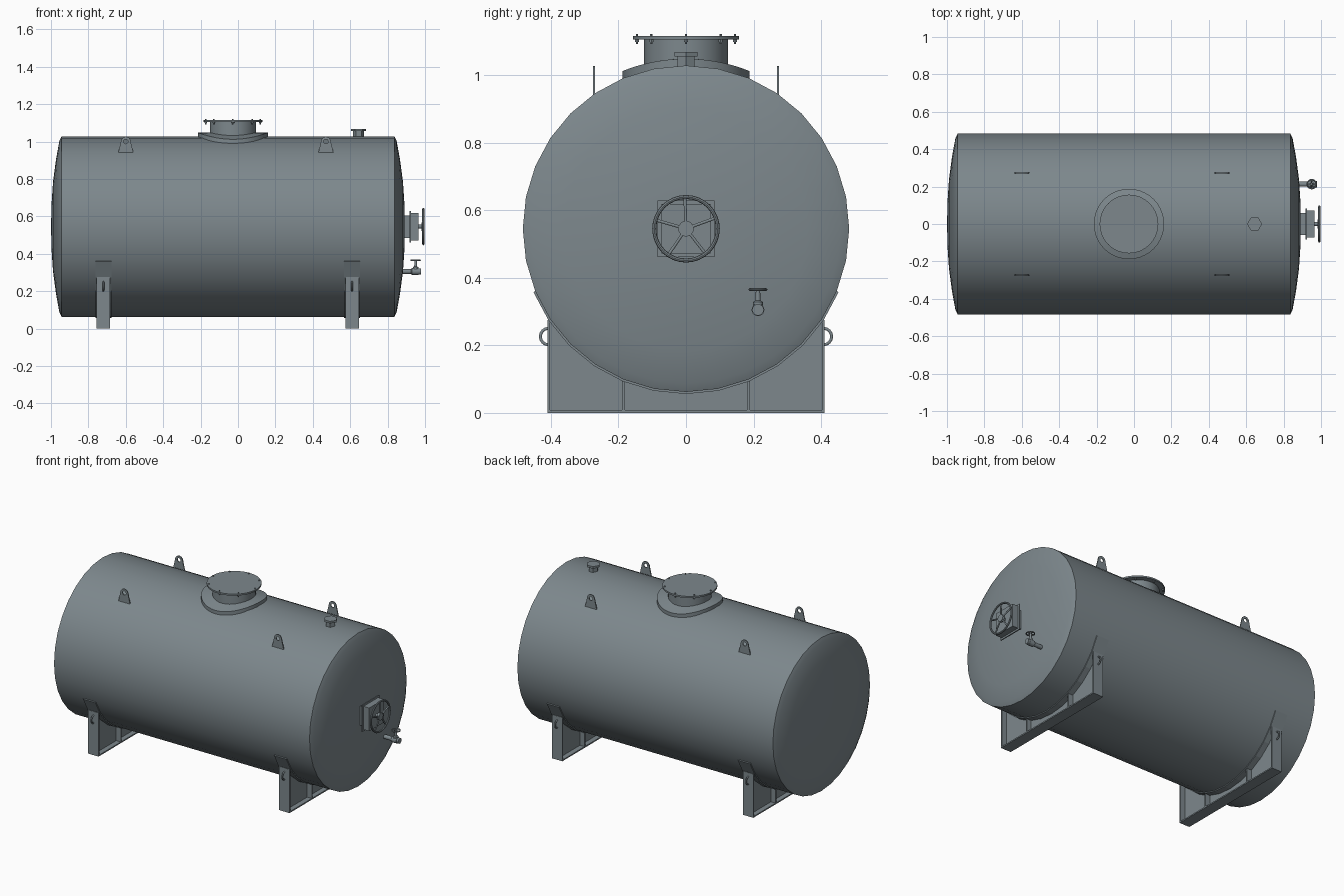
import bpy, bmesh, math
from math import sin, cos, pi, sqrt, radians
from mathutils import Vector, Matrix

if "Cube" in bpy.data.objects:
    bpy.data.objects.remove(bpy.data.objects["Cube"])

R, ZC = 0.483, 0.545            # tank radius and axis height
steel = bpy.data.materials.new("grey_steel")
steel.diffuse_color = (0.205, 0.245, 0.265, 1)
steel.use_nodes = True
steel.node_tree.nodes["Principled BSDF"].inputs["Base Color"].default_value = steel.diffuse_color


def finish(name, bm, smooth=True):
    bmesh.ops.recalc_face_normals(bm, faces=bm.faces)
    me = bpy.data.meshes.new(name)
    bm.to_mesh(me)
    bm.free()
    me.materials.append(steel)
    ob = bpy.data.objects.new(name, me)
    bpy.context.collection.objects.link(ob)
    if smooth:
        bpy.ops.object.select_all(action='DESELECT')
        ob.select_set(True)
        bpy.context.view_layer.objects.active = ob
        bpy.ops.object.shade_smooth_by_angle(angle=radians(32))
    return ob


def box(name, lo, hi):
    bm = bmesh.new()
    lo, hi = Vector(lo), Vector(hi)
    bmesh.ops.create_cube(bm, size=1, matrix=Matrix.Translation((lo + hi) / 2)
                          @ Matrix.Diagonal((*(hi - lo), 1)))
    return finish(name, bm, False)


def lathe(name, profile, origin, axis='Z', n=32, closed=False):
    """Revolve (height, radius) points about an axis through origin."""
    bm = bmesh.new()
    rings = []
    for h, r in profile:
        ring = []
        for i in range(n):
            a = 2 * pi * i / n
            u, v = r * cos(a), r * sin(a)
            co = (u, v, h) if axis == 'Z' else (h, u, v)
            ring.append(bm.verts.new(Vector(origin) + Vector(co)))
        rings.append(ring)
    pairs = list(zip(rings, rings[1:])) + ([(rings[-1], rings[0])] if closed else [])
    for p, q in pairs:
        for i in range(n):
            j = (i + 1) % n
            bm.faces.new((p[i], p[j], q[j], q[i]))
    if not closed:
        bm.faces.new(rings[0])
        bm.faces.new(rings[-1])
    return finish(name, bm)


def ring(name, major, minor, origin, axis, n=28):
    prof = [(minor * sin(k * pi / 4), major + minor * cos(k * pi / 4)) for k in range(8)]
    return lathe(name, prof, origin, axis, n, True)


def extrude(name, pts, offset):
    """Extrude a closed outline of 3D points by an offset vector."""
    bm = bmesh.new()
    f = bm.faces.new([bm.verts.new(p) for p in pts])
    new = bmesh.ops.extrude_face_region(bm, geom=[f])['geom']
    bmesh.ops.translate(bm, vec=offset, verts=[g for g in new if isinstance(g, bmesh.types.BMVert)])
    bm.faces.ensure_lookup_table()
    if not f.is_valid or len([x for x in bm.faces if len(x.verts) == len(pts)]) < 2:
        bm.faces.new(bm.verts[:len(pts)])
    return finish(name, bm, False)


def tube(name, pts, radius):
    cu = bpy.data.curves.new(name, 'CURVE')
    cu.dimensions = '3D'
    cu.bevel_depth, cu.bevel_resolution, cu.use_fill_caps = radius, 1, True
    sp = cu.splines.new('POLY')
    sp.points.add(len(pts) - 1)
    for p, co in zip(sp.points, pts):
        p.co = (*co, 1)
    cu.materials.append(steel)
    ob = bpy.data.objects.new(name, cu)
    bpy.context.collection.objects.link(ob)
    return ob


# Tank shell with shallow dished ends
dish = [(0, R), (0.012, 0.458), (0.03, 0.36), (0.046, 0.24), (0.054, 0.12), (0.056, 0.02)]
lathe("tank_shell", [(-0.943 - d, r) for d, r in reversed(dish)]
      + [(0.836 + d, r) for d, r in dish], (0, 0, ZC), 'X', 32)

# Saddle supports
for tag, x in (("left", -0.72), ("right", 0.61)):
    ys = [0.405 - 0.81 * i / 24 for i in range(25)]
    web = [(x - 0.004, -0.405, 0), (x - 0.004, 0.405, 0)]
    web += [(x - 0.004, y, ZC - sqrt(R * R - y * y)) for y in ys]
    extrude(tag + "_saddle_web", web, (0.008, 0, 0))
    arc = [radians(-67.5 + 135 * i / 12) for i in range(13)]
    wear = [(x - 0.043, r * sin(a), ZC - r * cos(a))
            for r, seq in ((R - 0.006, arc), (R + 0.006, arc[::-1])) for a in seq]
    extrude(tag + "_wear_plate", wear, (0.086, 0, 0))
    box(tag + "_saddle_base", (x - 0.036, -0.41, 0), (x + 0.036, 0.41, 0.008))
    for s in (-1, 1):
        for part, y, top in (("side_plate", 0.406, 0.275), ("rib", 0.185, 0.1)):
            box(f"{tag}_{part}", (x - 0.036, s * y - 0.004, 0), (x + 0.036, s * y + 0.004, top))
        tube(tag + "_tie_handle", [(x, s * (0.408 + 0.023 * sin(t * pi / 8)), 0.226 + 0.024 * cos(t * pi / 8))
                                   for t in range(9)], 0.005)

# Lifting lugs: tapered plates with a round eye
for x in (-0.6, 0.47):
    for s in (-1, 1):
        bm = bmesh.new()
        n, cz = 24, 1.0
        layers = []
        for dy in (-0.003, 0.003):
            inner, outer = [], []
            for i in range(n):
                a = 2 * pi * i / n
                c, d = cos(a), sin(a)
                inner.append(bm.verts.new((x + 0.012 * c, s * 0.272 + dy, cz + 0.012 * d)))
                if d >= 0.2:
                    px, pz = 0.026 * c, 0.026 * d
                else:           # lower part widens to a flat foot
                    k = min(1, (0.2 - d) / 0.9)
                    px, pz = (0.026 + 0.015 * k) * max(-1, min(1, c * 1.45)), -0.062 * k
                outer.append(bm.verts.new((x + px, s * 0.272 + dy, cz + pz)))
            layers.append((inner, outer))
        (i0, o0), (i1, o1) = layers
        for p, q in ((i0, o0), (i1, o1), (i0, i1), (o0, o1)):
            for i in range(n):
                j = (i + 1) % n
                bm.faces.new((p[i], p[j], q[j], q[i]))
        finish("lifting_lug", bm, False)

# Manway: curved reinforcing pad, neck, cover and bolts
MX = -0.027
bm = bmesh.new()
loops = []
for r, lift in ((0.12, 0.02), (0.188, 0.02), (0.188, -0.008), (0.12, -0.008)):
    loops.append([bm.verts.new((MX + r * cos(a), r * sin(a),
                 ZC + sqrt((R + lift) ** 2 - (r * sin(a)) ** 2)))
                 for a in [2 * pi * i / 40 for i in range(40)]])
for k in range(4):
    p, q = loops[k], loops[(k + 1) % 4]
    for i in range(40):
        j = (i + 1) % 40
        bm.faces.new((p[i], p[j], q[j], q[i]))
finish("manway_pad", bm)
lathe("manway_neck", [(0.98, 0.124), (1.107, 0.124)], (MX, 0, 0))
lathe("manway_cover", [(1.105, 0.157), (1.115, 0.157)], (MX, 0, 0))
for i in range(8):
    a = i * pi / 4
    o = (MX + 0.145 * cos(a), 0.145 * sin(a), 0)
    lathe("cover_bolt", [(1.092, 0.004), (1.121, 0.004)], o, n=6)
    lathe("cover_nut", [(1.098, 0.007), (1.105, 0.007)], o, n=6)

# Six-sided vent on top
lathe("vent", [(1.01, 0.029), (1.055, 0.029), (1.055, 0.04), (1.068, 0.04)], (0.645, 0, 0), n=6)

# End hatch with handwheel
box("hatch_neck", (0.87, -0.06, ZC - 0.06), (0.92, 0.06, ZC + 0.06))
box("hatch_flange", (0.918, -0.084, ZC - 0.084), (0.925, 0.084, ZC + 0.084))
box("hatch_body", (0.925, -0.073, ZC - 0.073), (0.965, 0.073, ZC + 0.073))
lathe("handwheel_shaft", [(0.96, 0.011), (0.982, 0.011), (0.982, 0.023), (0.996, 0.023)], (0, 0, ZC), 'X', 16)
ring("handwheel_rim", 0.094, 0.006, (0.991, 0, ZC), 'X', 32)
for i in range(5):
    a = radians(20 + 72 * i)
    tube("handwheel_spoke", [(0.989, r * cos(a), ZC + r * sin(a)) for r in (0.015, 0.094)], 0.005)

# Drain tap
TY, TZ = 0.213, 0.305
lathe("drain_pipe", [(0.86, 0.013), (0.925, 0.013), (0.93, 0.019), (0.965, 0.019), (0.965, 0.017),
                     (0.978, 0.017)], (0, TY, TZ), 'X', 16)
lathe("tap_stem", [(0.3, 0.015), (0.328, 0.015), (0.332, 0.008), (0.369, 0.006)], (0.95, TY, 0), n=12)
ring("tap_wheel", 0.024, 0.004, (0.95, TY, 0.365), 'Z', 16)
for a in (0, pi / 2):
    d = Vector((0.024 * cos(a), 0.024 * sin(a), 0))
    c = Vector((0.95, TY, 0.365))
    tube("tap_spoke", [c - d, c + d], 0.003)
